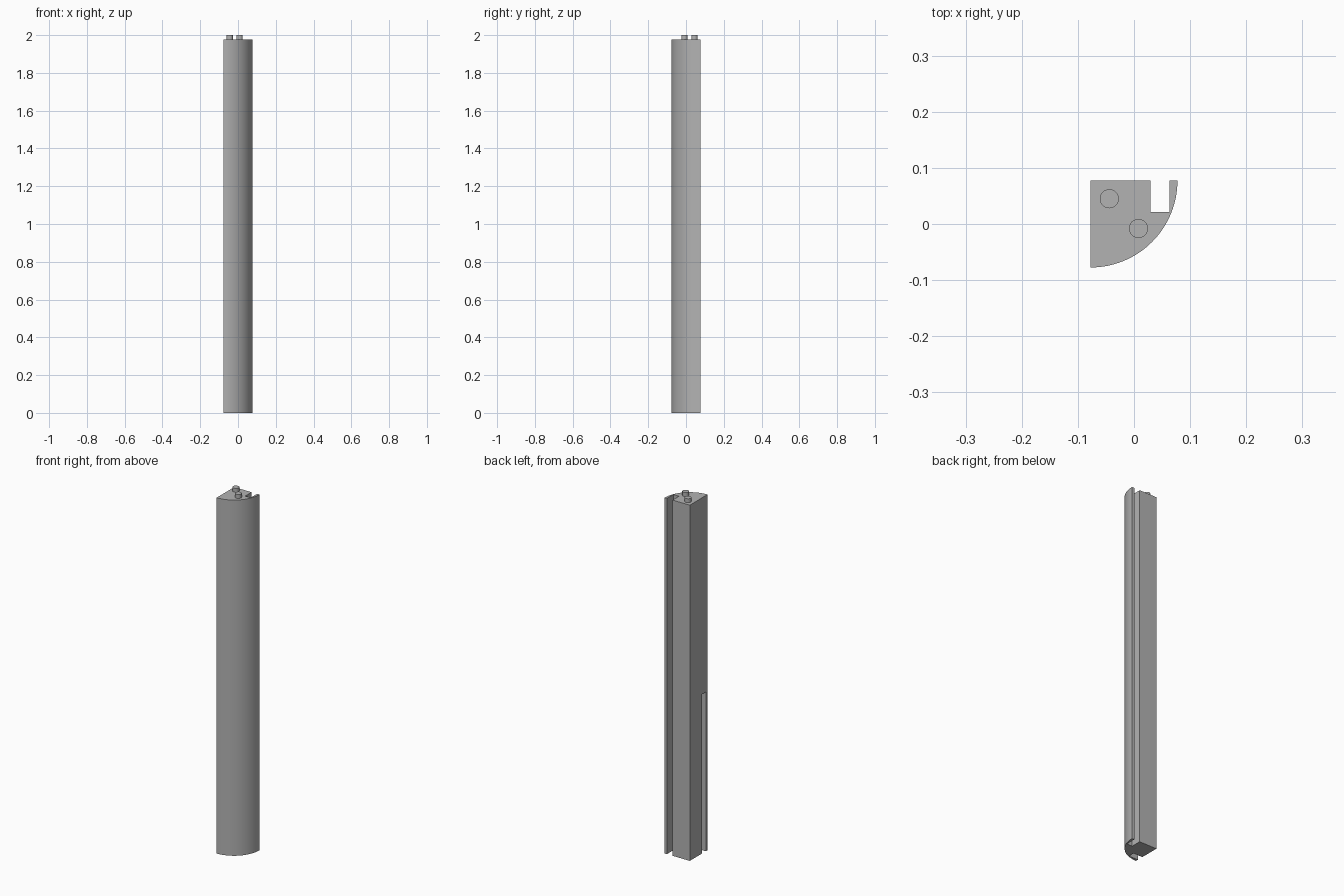
import bpy, bmesh, math

if "Cube" in bpy.data.objects:
    bpy.data.objects.remove(bpy.data.objects["Cube"])

HALF = 0.0775           # half width of the quarter-round
RADIUS = 2 * HALF
TOP = 1.978             # shoulder the pegs stand on
SLOT = (0.029, 0.063)   # inner and outer slot walls
FLOOR = 0.021           # slot floor

grey = bpy.data.materials.new("grey plastic")
grey.use_nodes = True
colour = (0.45, 0.45, 0.45, 1)
grey.diffuse_color = colour
grey.node_tree.nodes["Principled BSDF"].inputs["Base Color"].default_value = colour


def prism(name, outline, z0, z1):
    """Extrude a counter-clockwise outline from z0 to z1."""
    bm = bmesh.new()
    base = bm.faces.new([bm.verts.new((x, y, z0)) for x, y in outline])
    up = bmesh.ops.extrude_face_region(bm, geom=[base], use_keep_orig=True)["geom"]
    bmesh.ops.translate(bm, vec=(0, 0, z1 - z0),
                        verts=[v for v in up if isinstance(v, bmesh.types.BMVert)])
    bmesh.ops.recalc_face_normals(bm, faces=bm.faces[:])
    mesh = bpy.data.meshes.new(name)
    bm.to_mesh(mesh)
    bm.free()
    mesh.materials.append(grey)
    obj = bpy.data.objects.new(name, mesh)
    bpy.context.collection.objects.link(obj)
    return obj


def arc(cx, cy, r, start, end, steps):
    angles = [math.radians(start + (end - start) * i / steps) for i in range(steps + 1)]
    return [(cx + r * math.cos(a), cy + r * math.sin(a)) for a in angles]


def smooth(obj):
    bpy.ops.object.select_all(action='DESELECT')
    obj.select_set(True)
    bpy.context.view_layer.objects.active = obj
    bpy.ops.object.shade_smooth_by_angle(angle=math.radians(30))


# Quarter-round column with a full-length slot in the back
outline = arc(-HALF, HALF, RADIUS, -90, 0, 32)
outline += [(SLOT[1], HALF), (SLOT[1], FLOOR), (SLOT[0], FLOOR), (SLOT[0], HALF), (-HALF, HALF)]
column = prism("column", outline, 0, TOP)

# Matching slot in the flat side, lower part only
cutter = prism("side_slot_cutter",
               [(-0.1, -SLOT[1]), (-FLOOR, -SLOT[1]), (-FLOOR, -SLOT[0]), (-0.1, -SLOT[0])],
               -0.05, 0.885)
cutter.hide_render = True
cut = column.modifiers.new("side slot", 'BOOLEAN')
cut.operation = 'DIFFERENCE'
cut.solver = 'EXACT'
cut.object = cutter
bpy.context.view_layer.objects.active = column
bpy.ops.object.modifier_apply(modifier=cut.name)
bpy.data.objects.remove(cutter)
smooth(column)

# Locating pegs on the top
for name, x, y in (("back_peg", -0.044, 0.045), ("front_peg", 0.008, -0.008)):
    smooth(prism(name, arc(x, y, 0.017, 0, 345, 23), TOP, 2.0))
